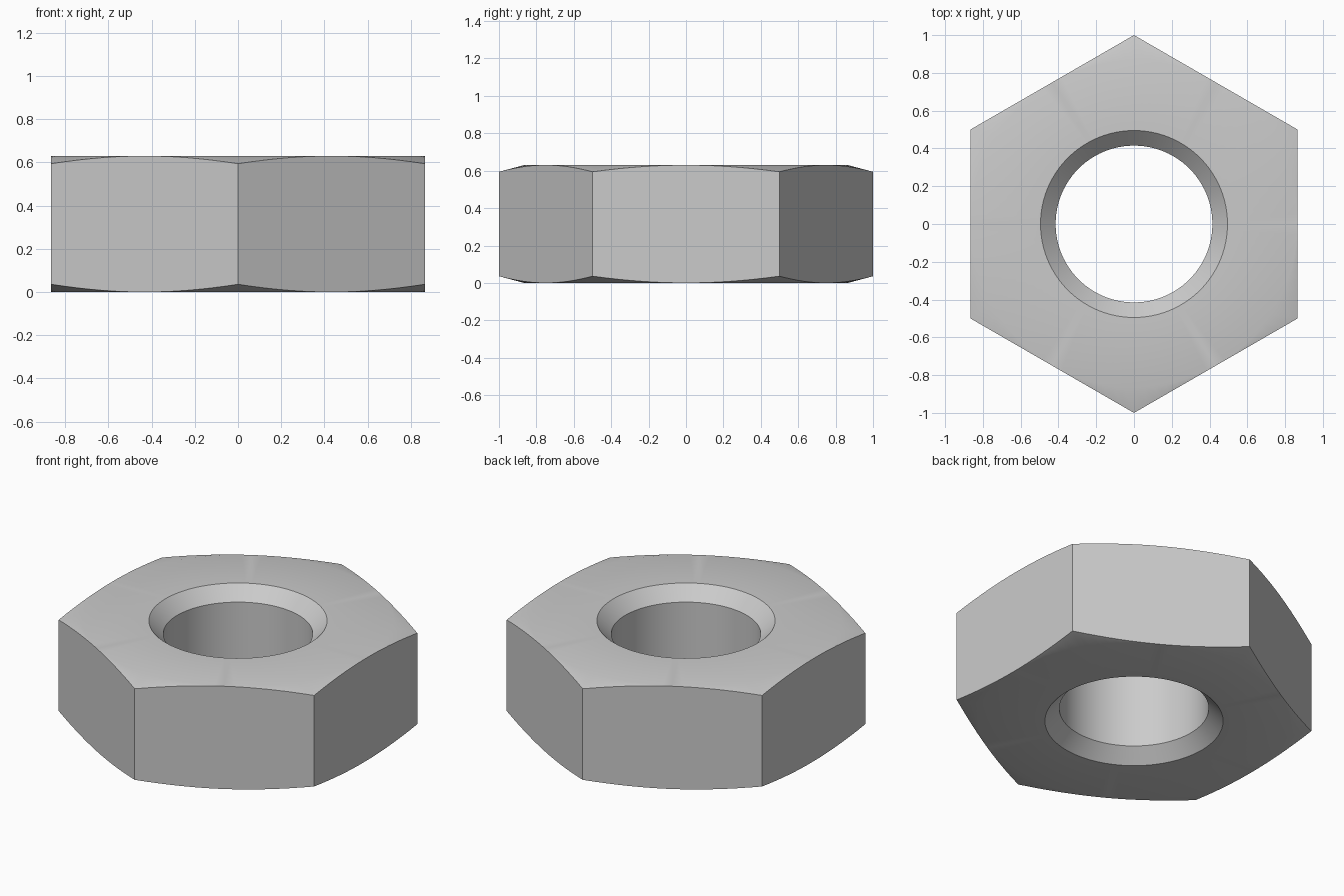
import bpy
import bmesh
from math import cos, sin, tan, radians, tau

# Remove the default object
cube = bpy.data.objects.get("Cube")
if cube:
    bpy.data.objects.remove(cube, do_unlink=True)

HEIGHT = 0.63
FLAT = cos(radians(30))      # centre to flat side, corners at radius one
HOLE, SINK = 0.415, 0.495    # bore and countersink radii
SLOPE = tan(radians(15))     # corner chamfer
SEGMENTS = 96

# Plain steel
steel = bpy.data.materials.new("steel_grey")
steel.use_nodes = True
colour = (0.6, 0.6, 0.6, 1)
steel.diffuse_color = colour
steel.node_tree.nodes["Principled BSDF"].inputs["Base Color"].default_value = colour


def hex_radius(angle):
    """Distance from the axis to the hexagon outline."""
    sector = radians(60)
    return FLAT / cos((angle + sector / 2) % sector - sector / 2)


def section(angle):
    """Closed radius and depth loop of the nut at one angle."""
    corner = hex_radius(angle)
    drop = (corner - FLAT) * SLOPE
    top = [(HOLE, SINK - HOLE), (SINK, 0), (FLAT, 0), (corner, drop)]
    return [(r, HEIGHT - d) for r, d in top] + top[::-1]


# Hex nut: sweep the section around the axis
bm = bmesh.new()
rings = []
for i in range(SEGMENTS):
    a = tau * i / SEGMENTS
    rings.append([bm.verts.new((r * cos(a), r * sin(a), z)) for r, z in section(a)])
for i, ring in enumerate(rings):
    after = rings[(i + 1) % SEGMENTS]
    for j in range(len(ring)):
        k = (j + 1) % len(ring)
        bm.faces.new((ring[j], ring[k], after[k], after[j]))
bmesh.ops.remove_doubles(bm, verts=bm.verts, dist=1e-5)
bmesh.ops.recalc_face_normals(bm, faces=bm.faces)

mesh = bpy.data.meshes.new("hex_nut")
bm.to_mesh(mesh)
bm.free()
mesh.materials.append(steel)
nut = bpy.data.objects.new("hex_nut", mesh)
bpy.context.collection.objects.link(nut)

# Smooth bore and chamfers, crisp edges
bpy.ops.object.select_all(action="DESELECT")
nut.select_set(True)
bpy.context.view_layer.objects.active = nut
bpy.ops.object.shade_smooth_by_angle(angle=radians(30))
